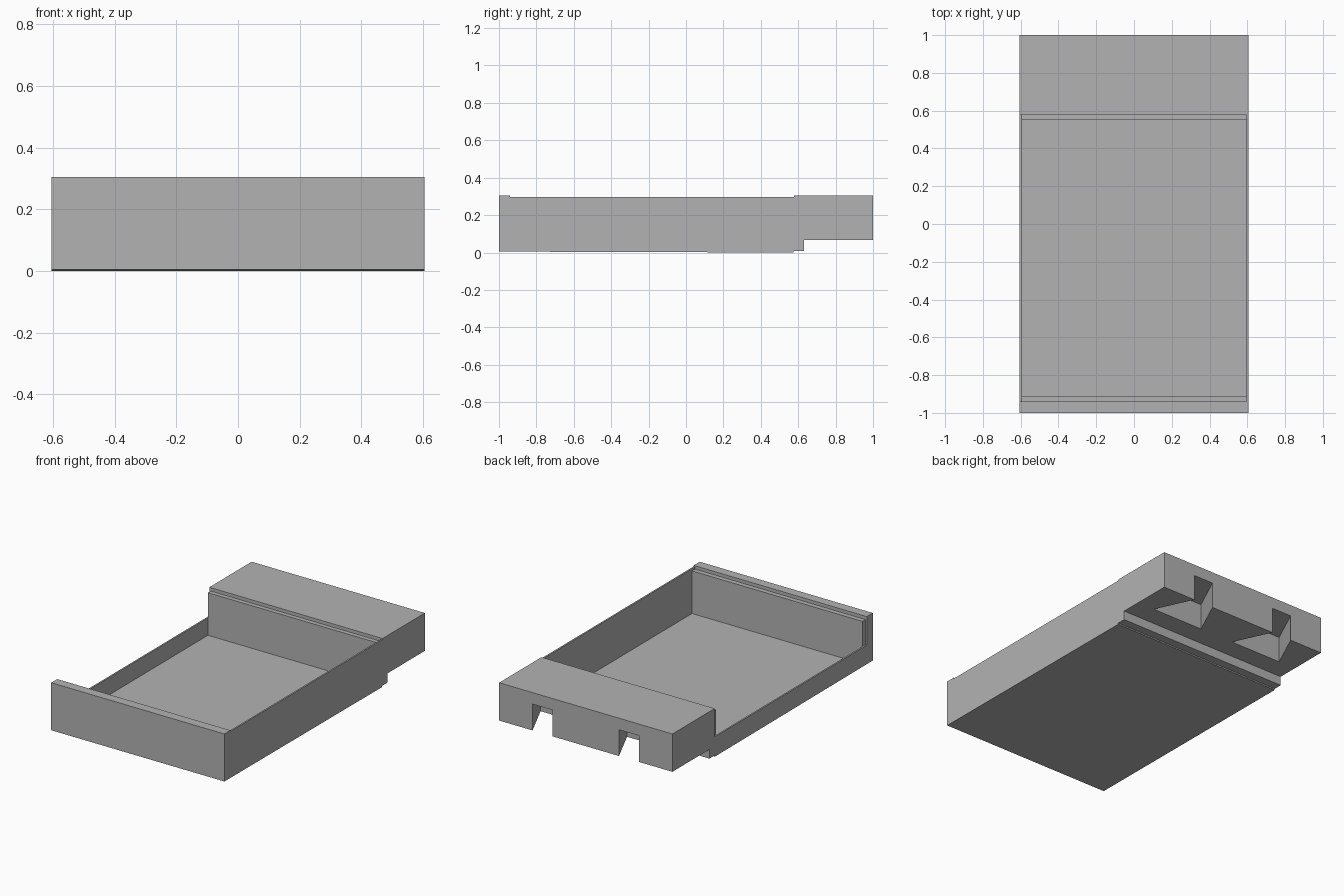
import bpy, bmesh

if "Cube" in bpy.data.objects:
    bpy.data.objects.remove(bpy.data.objects["Cube"])

grey = bpy.data.materials.new("plain_grey")
grey.use_nodes = True
colour = (0.45, 0.45, 0.45, 1)
grey.diffuse_color = colour
grey.node_tree.nodes["Principled BSDF"].inputs["Base Color"].default_value = colour


def prism(name, points, place, direction):
    """Extrude a flat outline along a direction."""
    bm = bmesh.new()
    face = bm.faces.new([bm.verts.new(place(a, b)) for a, b in points])
    moved = bmesh.ops.extrude_face_region(bm, geom=[face])["geom"]
    bmesh.ops.translate(bm, vec=direction,
                        verts=[v for v in moved if isinstance(v, bmesh.types.BMVert)])
    bmesh.ops.recalc_face_normals(bm, faces=bm.faces)
    mesh = bpy.data.meshes.new(name)
    bm.to_mesh(mesh)
    bm.free()
    mesh.materials.append(grey)
    obj = bpy.data.objects.new(name, mesh)
    bpy.context.collection.objects.link(obj)
    return obj


def box(name, x0, x1, y0, y1, z0, z1):
    outline = [(x0, y0), (x1, y0), (x1, y1), (x0, y1)]
    return prism(name, outline, lambda x, y: (x, y, z0), (0, 0, z1 - z0))


def cut(body, cutter):
    cutter.hide_render = True
    mod = body.modifiers.new("cut", "BOOLEAN")
    mod.operation = "DIFFERENCE"
    mod.solver = "EXACT"
    mod.object = cutter
    bpy.context.view_layer.objects.active = body
    bpy.ops.object.modifier_apply(modifier=mod.name)
    bpy.data.objects.remove(cutter)


HALF, INNER = 0.605, 0.595
FRONT, BACK = -0.94, 0.578      # ends of the lid recess
LEDGE, FLOOR, TOP = 0.284, 0.015, 0.305

# Side profile of the tray with its raised rear block
profile = [(-1, 0.005), (0.575, 0), (0.575, 0.008), (0.63, 0.008),
           (0.63, 0.066), (1, 0.066), (1, TOP), (BACK, TOP),
           (BACK, 0.298), (FRONT, 0.298), (FRONT, TOP), (-1, TOP)]
tray = prism("tray_body", profile, lambda y, z: (-HALF, y, z), (2 * HALF, 0, 0))

# Lid ledge, open tray and lowered wall on one side
cut(tray, box("lid_ledge", -INNER, INNER, FRONT, BACK, LEDGE, 0.5))
cut(tray, box("tray_cavity", -INNER, INNER, -0.91, 0.55, FLOOR, 0.5))
cut(tray, box("low_side_wall", -0.7, -INNER, FRONT, BACK, 0.125, 0.5))

# Flared slots under the rear block
for side in (-1, 1):
    centre = side * 0.302
    flare = 0.112 * 0.01 / 0.24
    mouth = 0.07 - flare
    outline = [(centre - 0.182, 0.76), (centre + 0.182, 0.76),
               (centre + mouth, 1.01), (centre - mouth, 1.01)]
    cut(tray, prism("rear_slot", outline, lambda x, y: (x, y, 0), (0, 0, 0.232)))
